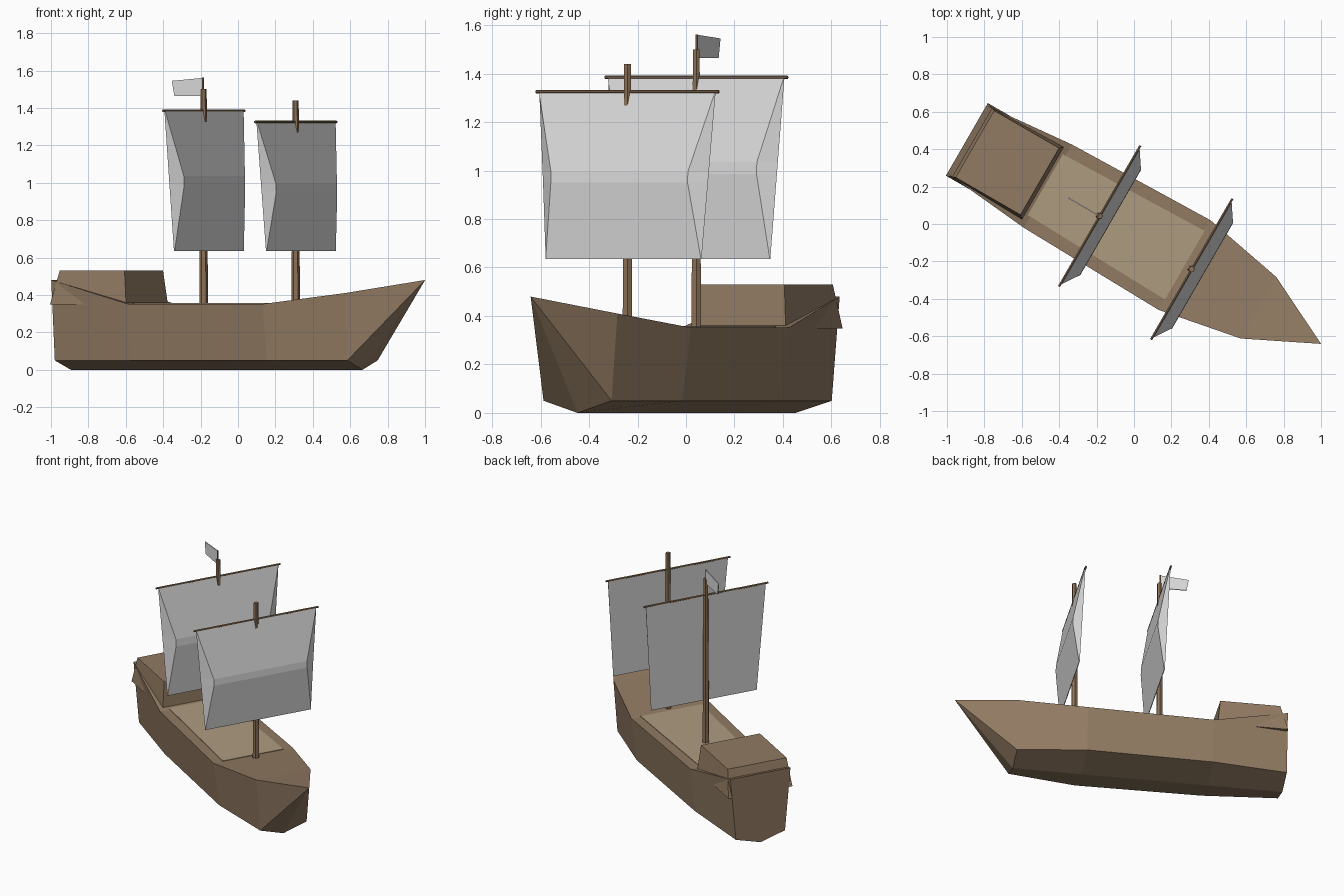
import bpy, bmesh, math
from mathutils import Matrix, Vector

if "Cube" in bpy.data.objects:
    bpy.data.objects.remove(bpy.data.objects["Cube"])

# Local frame: +x runs to the bow, +y to port; the finished ship is turned 30 degrees
SHIP = Matrix.Translation((-0.0275, -0.0476, 0)) @ Matrix.Rotation(math.radians(-30), 4, 'Z')


def material(name, rgb):
    m = bpy.data.materials.new(name)
    m.diffuse_color = (*rgb, 1)
    m.use_nodes = True
    m.node_tree.nodes["Principled BSDF"].inputs["Base Color"].default_value = m.diffuse_color
    return m


WOOD = material("hull_brown", (0.285, 0.197, 0.123))
SPAR = material("mast_brown", (0.262, 0.165, 0.095))
DECK = material("deck_tan", (0.42, 0.33, 0.215))
CLOTH = material("sail_white", (0.72, 0.72, 0.72))


def finish(name, bm, mat):
    bmesh.ops.recalc_face_normals(bm, faces=bm.faces)
    bm.transform(SHIP)
    me = bpy.data.meshes.new(name)
    bm.to_mesh(me)
    bm.free()
    me.materials.append(mat)
    ob = bpy.data.objects.new(name, me)
    bpy.context.collection.objects.link(ob)
    return ob


def loft(name, rings, mat, tip=None):
    """Skin closed rings of equal size, cap the ends or run to a point."""
    bm = bmesh.new()
    rows = [[bm.verts.new(p) for p in r] for r in rings]
    n = len(rows[0])
    for a, b in zip(rows, rows[1:]):
        for i in range(n):
            j = (i + 1) % n
            bm.faces.new((a[i], a[j], b[j], b[i]))
    bm.faces.new(rows[0])
    if tip is None:
        bm.faces.new(rows[-1])
    else:
        t = bm.verts.new(tip)
        for i in range(n):
            bm.faces.new((rows[-1][i], rows[-1][(i + 1) % n], t))
    return finish(name, bm, mat)


def rod(name, a, b, r1, r2, mat, sides=6):
    a, b = Vector(a), Vector(b)
    bm = bmesh.new()
    bmesh.ops.create_cone(bm, cap_ends=True, segments=sides, radius1=r1, radius2=r2,
                          depth=(b - a).length)
    turn = (b - a).to_track_quat('Z', 'Y').to_matrix().to_4x4()
    bm.transform(Matrix.Translation((a + b) / 2) @ turn)
    return finish(name, bm, mat)


def rect(x0, x1, h0, h1, z):
    return [(x0, -h0, z), (x1, -h1, z), (x1, h1, z), (x0, h0, z)]


# Hull: x, half width at the rail, rail height, half width at the chine
stations = [(-1.0, 0.21, 0.48, 0.172), (-0.5, 0.257, 0.352, 0.225),
            (0.345, 0.277, 0.352, 0.237), (0.80, 0.19, 0.41, 0.162)]
loft("hull", [[(x, w, z), (x, c, 0.05), (x, 0, 0), (x, -c, 0.05), (x, -w, z)]
              for x, w, z, c in stations], WOOD, tip=(1.187, 0, 0.48))

# Light deck planking
loft("deck", [rect(-0.54, 0.345, 0.187, 0.212, 0.348),
              rect(-0.54, 0.345, 0.187, 0.212, 0.356)], DECK)

# Stern cabin, tapering upward
loft("cabin", [rect(-1.0, -0.53, 0.224, 0.224, 0.348),
               rect(-0.95, -0.55, 0.206, 0.206, 0.53)], WOOD)


def rig(prefix, x, mast_top, yard_z, ridge_hi, ridge_lo):
    rod(prefix + "_mast", (x, 0, 0.34), (x, 0, mast_top), 0.023, 0.016, SPAR)
    rod(prefix + "_yard", (x, -0.435, yard_z), (x, 0.435, yard_z), 0.007, 0.007, SPAR)
    # Sail: flat back, front swelling to a narrower ridge
    foot, top_w, foot_w = 0.635, 0.42, 0.37
    rings = []
    for z, swell, pinch in ((yard_z, 0.004, 0), (ridge_hi, 0.052, 0.07),
                            (ridge_lo, 0.052, 0.067), (foot, 0.004, 0)):
        t = (yard_z - z) / (yard_z - foot)
        w = top_w + (foot_w - top_w) * t
        back = x + 0.03 * t
        rings.append([(back, -w, z), (back + swell, pinch - w, z),
                      (back + swell, w - pinch, z), (back, w, z)])
    loft(prefix + "_sail", rings, CLOTH)


rig("main", -0.18, 1.50, 1.385, 1.035, 0.985)
rig("fore", 0.388, 1.44, 1.325, 0.995, 0.95)

# Flag on a thin pole above the main mast
rod("flag_pole", (-0.185, 0, 1.44), (-0.185, 0, 1.562), 0.006, 0.006, SPAR)
loft("flag", [[(-0.375, y, 1.545), (-0.36, y, 1.465), (-0.19, y, 1.465), (-0.19, y, 1.56)]
              for y in (-0.003, 0.003)], CLOTH)
